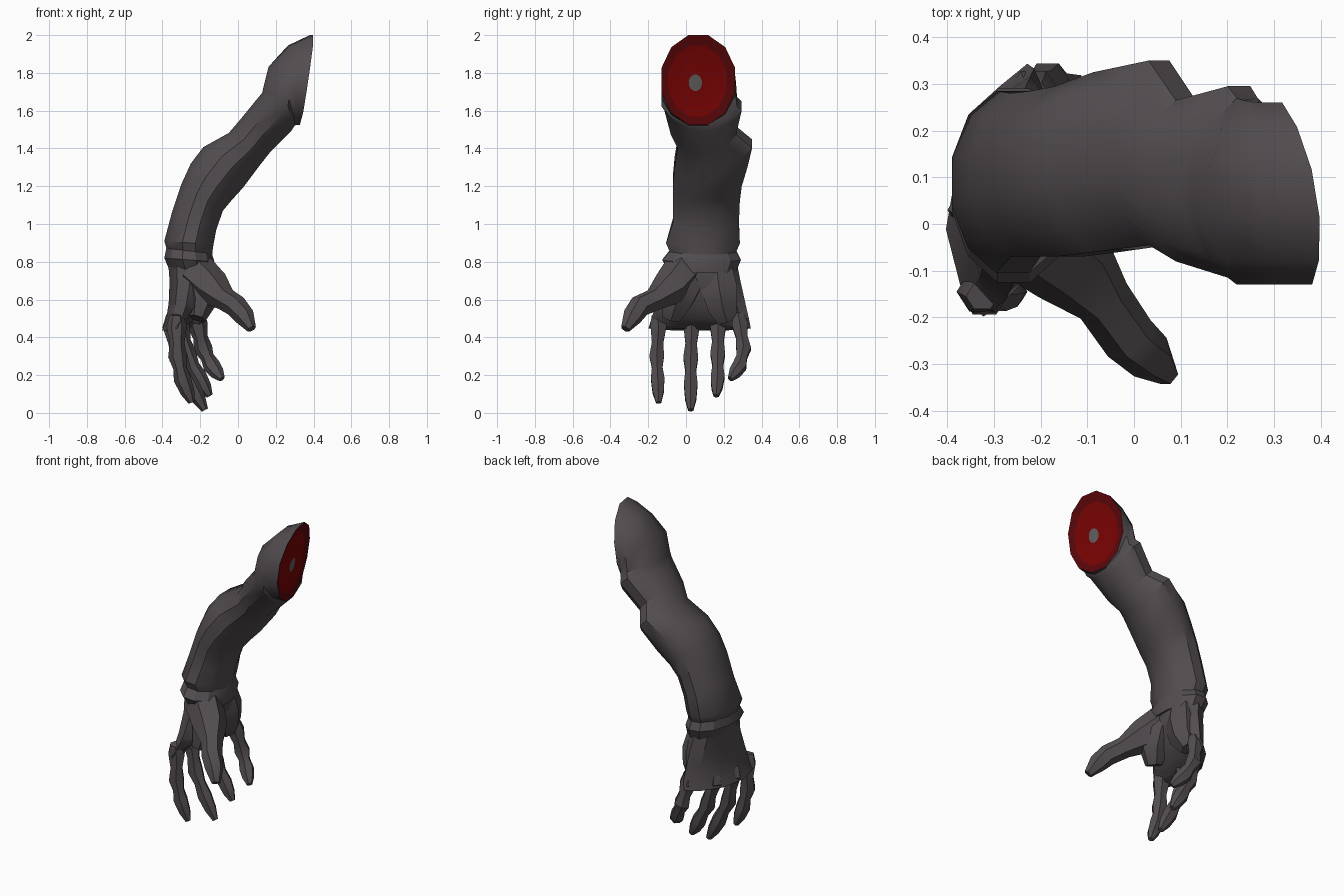
import bpy, bmesh, math
from mathutils import Vector


def material(name, rgb):
    m = bpy.data.materials.new(name)
    m.diffuse_color = (*rgb, 1)
    return m


SKIN = material("charcoal skin", (0.086, 0.074, 0.08))
RIM = material("dark red rim", (0.1, 0.002, 0.003))
FLESH = material("red flesh", (0.19, 0.001, 0.001))
BONE = material("grey bone", (0.12, 0.11, 0.11))


def loft(name, rings, mats=(SKIN,), bands=None, angle=32):
    """Skin a list of equal-length rings; bands gives a material per strip."""
    bm = bmesh.new()
    vs = [[bm.verts.new(p) for p in r] for r in rings]
    n = len(vs[0])
    for i in range(len(vs) - 1):
        for j in range(n):
            k = (j + 1) % n
            f = bm.faces.new((vs[i][j], vs[i][k], vs[i + 1][k], vs[i + 1][j]))
            f.material_index = bands[i] if bands else 0
    bm.faces.new(vs[0][::-1])
    bm.faces.new(vs[-1]).material_index = len(mats) - 1
    bmesh.ops.recalc_face_normals(bm, faces=bm.faces)
    me = bpy.data.meshes.new(name)
    bm.to_mesh(me)
    bm.free()
    for m in mats:
        me.materials.append(m)
    ob = bpy.data.objects.new(name, me)
    bpy.context.collection.objects.link(ob)
    bpy.ops.object.select_all(action='DESELECT')
    ob.select_set(True)
    bpy.context.view_layer.objects.active = ob
    bpy.ops.object.shade_smooth_by_angle(angle=math.radians(angle))
    return ob


def ring(xl, zl, xr, zr, y0, y1, tilt=0, arch=0, lift=0, n=12):
    """Flat-sided oval through a left and a right point, spanning y0..y1."""
    mid = Vector(((xl + xr) / 2, (y0 + y1) / 2, (zl + zr) / 2))
    half = Vector(((xr - xl) / 2, 0, (zr - zl) / 2))
    hy = (y1 - y0) / 2
    pts = []
    for j in range(n):
        a = 2 * math.pi * (j + 0.5) / n
        c, t = (f(a) / math.cos(math.pi / n) for f in (math.cos, math.sin))
        up = lift * t * t
        pts.append(mid + half * c + Vector((tilt * t + arch * t * t + 0.7 * up, hy * t, up)))
    return pts


def tube(name, path, radii, flat=1.0, n=6):
    """Faceted tube along a path, one radius per point."""
    path = [Vector(p) for p in path]
    rings = []
    for i, p in enumerate(path):
        d = (path[min(i + 1, len(path) - 1)] - path[max(i - 1, 0)]).normalized()
        u = d.cross(Vector((0, 1, 0))).normalized()
        v = d.cross(u)
        rings.append([p + radii[i] * (u * math.cos(a) + v * flat * math.sin(a))
                      for a in (2 * math.pi * j / n for j in range(n))])
    return loft(name, rings)


# Arm from wrist to shoulder stump, closed by the cut
arm = [ring(*r) for r in (
    (-0.36, 0.82, -0.14, 0.80, -0.07, 0.25),
    (-0.38, 0.875, -0.135, 0.855, -0.09, 0.27),
    (-0.39, 0.91, -0.13, 0.89, -0.105, 0.285),
    (-0.35, 1.06, -0.115, 0.97, -0.07, 0.28),
    (-0.30, 1.21, -0.08, 1.07, -0.07, 0.285),
    (-0.25, 1.32, -0.03, 1.13, -0.07, 0.295),
    (-0.185, 1.405, 0.025, 1.19, -0.06, 0.325, 0, 0, 0.03),
    (-0.05, 1.48, 0.115, 1.31, -0.045, 0.35, 0, 0, 0.03),
    (0.01, 1.55, 0.17, 1.38, -0.08, 0.265, 0, 0, 0.03),
    (0.10, 1.66, 0.28, 1.49, -0.115, 0.295, 0, 0, 0.05),
    (0.125, 1.69, 0.29, 1.505, -0.13, 0.27, 0, 0, 0.05),
    (0.16, 1.83, 0.30, 1.52, -0.13, 0.265, 0, 0, 0.03),
    (0.27, 1.945, 0.31, 1.525, -0.13, 0.26, -0.02),
    (0.39, 2.0, 0.32, 1.525, -0.13, 0.26, -0.032, -0.015))]
cut = arm[-1]
centre = sum(cut, Vector()) / len(cut)
for scale, depth, drop in ((0.98, 0.0, 0), (0.79, 0.012, 0.005), (0.18, 0.004, 0.015)):
    arm.append([centre + (p - centre) * scale - Vector((depth, drop, drop)) for p in cut])
skin_bands = len(arm) - 4
loft("arm", arm, (SKIN, RIM, FLESH, BONE), [0] * skin_bands + [1, 1, 2], angle=35)

# Flared cuff of skin below the wrist
loft("wrist_cuff", [ring(*r) for r in (
    (-0.365, 0.76, -0.13, 0.74, -0.09, 0.265),
    (-0.39, 0.82, -0.125, 0.80, -0.125, 0.29),
    (-0.38, 0.87, -0.14, 0.85, -0.085, 0.265))], angle=25)

# Arched palm widening to the knuckles
loft("palm", [ring(*r, n=10) for r in (
    (-0.37, 0.80, -0.14, 0.79, -0.09, 0.26),
    (-0.36, 0.70, -0.15, 0.68, -0.11, 0.28, 0.01, 0.01),
    (-0.362, 0.58, -0.20, 0.56, -0.15, 0.305, 0.025, 0.03),
    (-0.372, 0.50, -0.25, 0.50, -0.17, 0.32, 0.04, 0.05),
    (-0.395, 0.435, -0.30, 0.46, -0.185, 0.33, 0.045, 0.065))], angle=28)

# Fleshy pads at the heel of the hand
tube("outer_palm_pad", [(-0.22, 0.16, 0.78), (-0.205, 0.175, 0.66),
                        (-0.205, 0.195, 0.56), (-0.225, 0.22, 0.49)],
     (0.07, 0.085, 0.07, 0.045), 1.3)
tube("thumb_pad", [(-0.22, 0.02, 0.78), (-0.195, -0.02, 0.68),
                   (-0.19, -0.055, 0.58), (-0.215, -0.08, 0.50)],
     (0.07, 0.095, 0.075, 0.045), 1.2)

# Thumb sweeping forward and inward
tube("thumb", [(-0.22, -0.02, 0.74), (-0.135, -0.085, 0.66), (-0.065, -0.165, 0.60),
               (-0.01, -0.245, 0.565), (0.035, -0.285, 0.51), (0.072, -0.322, 0.445)],
     (0.11, 0.10, 0.062, 0.06, 0.054, 0.026))

# Four fingers: knuckle, two joints and tip
FINGERS = {
    "index_finger": [(-0.325, -0.145, 0.46), (-0.32, -0.155, 0.30),
                     (-0.295, -0.15, 0.18), (-0.245, -0.145, 0.055)],
    "middle_finger": [(-0.345, 0.03, 0.46), (-0.315, 0.025, 0.29),
                      (-0.25, 0.025, 0.15), (-0.175, 0.025, 0.015)],
    "ring_finger": [(-0.31, 0.17, 0.46), (-0.27, 0.168, 0.31),
                    (-0.21, 0.168, 0.19), (-0.15, 0.16, 0.09)],
    "little_finger": [(-0.215, 0.285, 0.47), (-0.185, 0.305, 0.34),
                      (-0.14, 0.285, 0.25), (-0.085, 0.235, 0.18)],
}
for name, joints in FINGERS.items():
    k, a, b, t = (Vector(p) for p in joints)
    path = [k + Vector((0, -0.01, 0.06)), k, k.lerp(a, 0.55), a, a.lerp(b, 0.5),
            b, b.lerp(t, 0.55), t]
    tube(name, path, (0.035, 0.055, 0.039, 0.05, 0.036, 0.046, 0.038, 0.018), 0.9)
